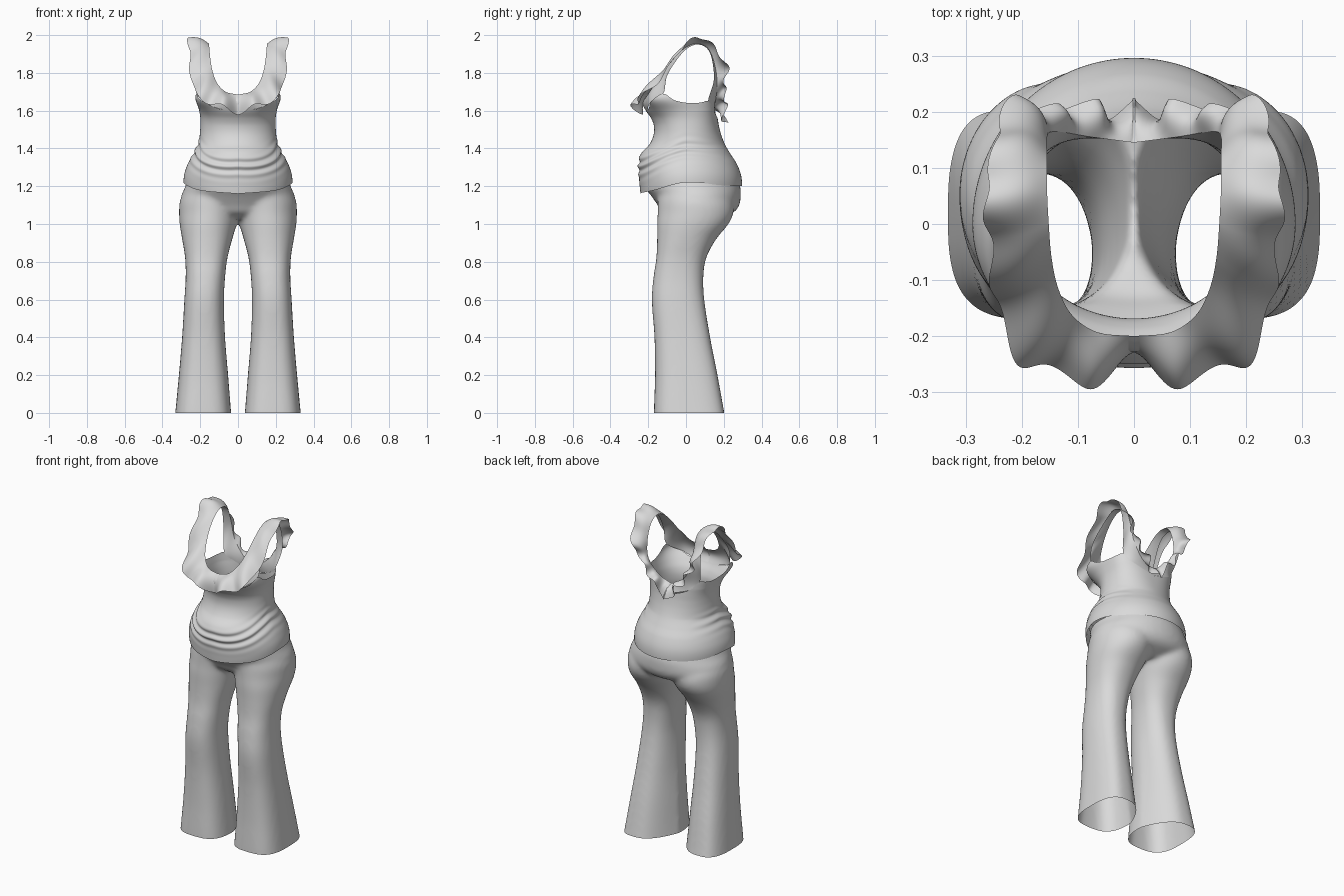
import bpy, bmesh
from math import sin, cos, pi, radians, exp
from mathutils import Vector

if "Cube" in bpy.data.objects:
    bpy.data.objects.remove(bpy.data.objects["Cube"])

cloth = bpy.data.materials.new("light_grey_cloth")
cloth.use_nodes = True
cloth.diffuse_color = (0.7, 0.7, 0.7, 1)
cloth.node_tree.nodes["Principled BSDF"].inputs["Base Color"].default_value = (0.7, 0.7, 0.7, 1)


def lookup(table, k):
    """Smooth interpolation of rows (key, values...)."""
    k = min(max(k, table[0][0]), table[-1][0])
    i = 0
    while i < len(table) - 2 and k > table[i + 1][0]:
        i += 1
    a, b = table[i], table[i + 1]
    p, q = table[max(i - 1, 0)], table[min(i + 2, len(table) - 1)]
    h = b[0] - a[0]
    u = (k - a[0]) / h
    out = []
    for j in range(1, len(a)):
        m0 = (b[j] - p[j]) / (b[0] - p[0]) * h
        m1 = (q[j] - a[j]) / (q[0] - a[0]) * h
        out.append((2*u**3 - 3*u*u + 1) * a[j] + (u**3 - 2*u*u + u) * m0
                   + (3*u*u - 2*u**3) * b[j] + (u**3 - u*u) * m1)
    return out


def path(points):
    table = [(i, *p) for i, p in enumerate(points)]
    return lambda t: Vector(lookup(table, t * (len(points) - 1)))


def power(v, e):
    return abs(v) ** e * (1 if v >= 0 else -1)


def finish(obj, mirror=True):
    obj.data.materials.append(cloth)
    if mirror:
        mod = obj.modifiers.new("mirror", 'MIRROR')
        mod.use_clip = True
        mod.merge_threshold = 0.002
    bpy.ops.object.select_all(action='DESELECT')
    obj.select_set(True)
    bpy.context.view_layer.objects.active = obj
    bpy.ops.object.shade_smooth_by_angle(angle=radians(50))


def make_object(name, bm):
    mesh = bpy.data.meshes.new(name)
    bmesh.ops.recalc_face_normals(bm, faces=bm.faces)
    bm.to_mesh(mesh)
    bm.free()
    obj = bpy.data.objects.new(name, mesh)
    bpy.context.collection.objects.link(obj)
    return obj


def sheet(name, fn, nu, nv):
    """Open grid surface from fn(u, v)."""
    bm = bmesh.new()
    g = [[bm.verts.new(fn(i / nu, j / nv)) for i in range(nu + 1)] for j in range(nv + 1)]
    for j in range(nv):
        for i in range(nu):
            bm.faces.new((g[j][i], g[j][i + 1], g[j + 1][i + 1], g[j + 1][i]))
    finish(make_object(name, bm))


# Bodice: height, half width, front, back
BODY = [(1.15, .275, -.24, .287), (1.2, .287, -.245, .296), (1.26, .285, -.25, .291),
        (1.32, .265, -.25, .268), (1.37, .238, -.24, .236), (1.42, .213, -.195, .207),
        (1.47, .203, -.172, .187), (1.52, .199, -.17, .174), (1.56, .199, -.185, .168),
        (1.6, .204, -.212, .163), (1.65, .212, -.23, .16), (1.7, .215, -.232, .16)]
HEM = [(0, 1.16), (45, 1.178), (90, 1.22), (130, 1.205), (180, 1.2)]
TOP = [(0, 1.6), (30, 1.612), (50, 1.655), (63, 1.69), (76, 1.655), (95, 1.64), (115, 1.645),
       (130, 1.65), (148, 1.6), (180, 1.55)]


def body(deg, z):
    w, f, b = lookup(BODY, z)
    a = radians(deg)
    x, y = sin(a) * w, -cos(a) * -f
    if deg > 90:
        # the upper back is broad and flat
        square = 1 - .3 * min(1, max(0, (z - 1.42) / .18))
        x, y = w * abs(sin(a)) ** square, b * abs(cos(a)) ** square
    # draped folds sagging towards the front, and the bust
    front = max(0, min(1, (140 - deg) / 60))
    drape = z + .085 * max(cos(a), 0) ** 1.5 + .008 * sin(3 * a)
    fold = .006 * sin(drape * 2 * pi / .046) * exp(-((drape - 1.39) / .05) ** 2) * front
    bust = .05 * exp(-((deg - 52) / 25) ** 2) * exp(-((z - 1.665) / .06) ** 2)
    s = 1 + (fold + bust) / .24
    return Vector((0 if deg in (0, 180) else x * s, y * s, z))


def bodice(u, v):
    deg = 180 * u
    lo, hi = lookup(HEM, deg)[0], lookup(TOP, deg)[0]
    return body(deg, lo + (hi - lo) * v)


sheet("bodice", bodice, 72, 90)

# Neckline, armhole side and ruffle edge, each from front centre over the shoulder to back centre
neck = path([(0, -.2, 1.685), (.065, -.193, 1.7), (.11, -.163, 1.745), (.135, -.115, 1.81),
             (.147, -.06, 1.88), (.152, 0, 1.935), (.155, .06, 1.955), (.155, .12, 1.925),
             (.155, .155, 1.83), (.14, .165, 1.73), (.075, .155, 1.645), (0, .145, 1.605)])
on_body = lambda d: body(d, lookup(TOP, d)[0])
arm = path([on_body(0), on_body(22), on_body(42), on_body(63), (.222, -.098, 1.79),
            (.2, -.015, 1.91), (.198, .06, 1.95), (.2, .125, 1.91), (.202, .148, 1.77),
            on_body(130), on_body(150), on_body(180)])
edge = path([(0, -.255, 1.59), (.09, -.275, 1.62), (.17, -.262, 1.65), (.228, -.205, 1.7),
             (.25, -.11, 1.8), (.258, -.03, 1.92), (.265, .05, 1.985), (.25, .13, 1.955),
             (.225, .215, 1.84), (.165, .205, 1.73), (.09, .212, 1.63), (0, .2, 1.52)])


def yoke(u, v):
    p = arm(u).lerp(neck(u), v)
    bulge = sin(pi * v) * max(0, 1 - u * 2.6)
    return p + Vector((.02 * bulge * min(1, u * 5), -.022 * bulge, 0))


def ruffle(u, v):
    a, b = neck(u), edge(u)
    d = b - a
    tangent = neck(min(u + .01, 1)) - neck(max(u - .01, 0))
    n = d.cross(tangent).normalized()
    p = a + d * v
    # gathers are deep and tight at the back, shallow over the shoulder
    amp = .006 + .024 * abs(2 * u - 1) ** 1.5
    wave = 2 * pi * (6 * u + 2.5 * u ** 3)
    p += n * (.014 * sin(pi * v) - amp * v * cos(wave))
    p -= d * (.06 * v * cos(wave + 1))
    p.x = 0 if u in (0, 1) else max(p.x, .002)
    p.z = min(p.z, 2)
    return p


sheet("yoke_and_straps", yoke, 96, 10)
sheet("neck_ruffle", ruffle, 190, 12)


# Trousers: legs and hips fused into one skin
def solid(bm, rows, side=1, n=48):
    """Rows: height, inner x, outer x, front, back, squareness, cut of the inner back corner."""
    steps = 60
    prev = None
    for j in range(steps + 1):
        z = rows[0][0] + (rows[-1][0] - rows[0][0]) * j / steps
        x0, x1, f, b, e, cut = lookup(rows, z)
        ring = []
        for i in range(n):
            a = 2 * pi * i / n
            c = power(cos(a), 2 / e)
            dy = (b - f) / 2 * power(sin(a), 2 / e)
            x = (x0 + x1) / 2 + (x1 - x0) / 2 * c + cut * max(dy, 0) * (1 - c) / 2
            ring.append(bm.verts.new((side * x, (f + b) / 2 + dy, z)))
        if prev:
            for i in range(n):
                k = (i + 1) % n
                bm.faces.new((prev[i], prev[k], ring[k], ring[i])[::side])
        else:
            bm.faces.new(ring[::-side])
        prev = ring
    bm.faces.new(prev[::side])


LEG = [(-.06, .03, .338, -.17, .215, 3, .42), (0, .036, .332, -.17, .203, 3, .42),
       (.2, .052, .313, -.164, .167, 2.8, .36), (.4, .068, .296, -.167, .128, 2.6, .25),
       (.6, .074, .284, -.181, .097, 2.4, .12), (.72, .068, .277, -.172, .092, 2.4, .05),
       (.82, .056, .28, -.157, .107, 2.4, 0), (.92, .03, .296, -.153, .16, 2.2, 0),
       (1.0, .006, .309, -.153, .225, 2.1, 0), (1.06, -.015, .312, -.15, .252, 2, 0),
       (1.12, -.04, .308, -.15, .248, 2, 0), (1.2, -.07, .275, -.15, .215, 2, 0)]
HIPS = [(1.025, -.16, .16, -.07, .165, 2, 0), (1.06, -.25, .25, -.125, .25, 2, 0),
        (1.1, -.3, .3, -.15, .282, 2, 0), (1.15, -.3, .3, -.185, .29, 2, 0),
        (1.2, -.279, .279, -.222, .287, 2, 0), (1.3, -.25, .25, -.225, .25, 2, 0)]

bm = bmesh.new()
solid(bm, LEG)
solid(bm, LEG, -1)
solid(bm, HIPS)
trousers = make_object("trousers", bm)
fuse = trousers.modifiers.new("fuse", 'REMESH')
fuse.mode = 'VOXEL'
fuse.voxel_size = .011
soften = trousers.modifiers.new("soften", 'SMOOTH')
soften.factor = .5
soften.iterations = 12
depsgraph = bpy.context.evaluated_depsgraph_get()
bm = bmesh.new()
bm.from_mesh(trousers.evaluated_get(depsgraph).to_mesh())
trousers.modifiers.clear()
# open the leg hems and the waist
for height, up in ((0, -1), (1.225, 1)):
    bmesh.ops.bisect_plane(bm, geom=bm.verts[:] + bm.edges[:] + bm.faces[:], dist=1e-5,
                           plane_co=(0, 0, height), plane_no=(0, 0, up), clear_outer=True)
bm.to_mesh(trousers.data)
bm.free()
finish(trousers, mirror=False)
